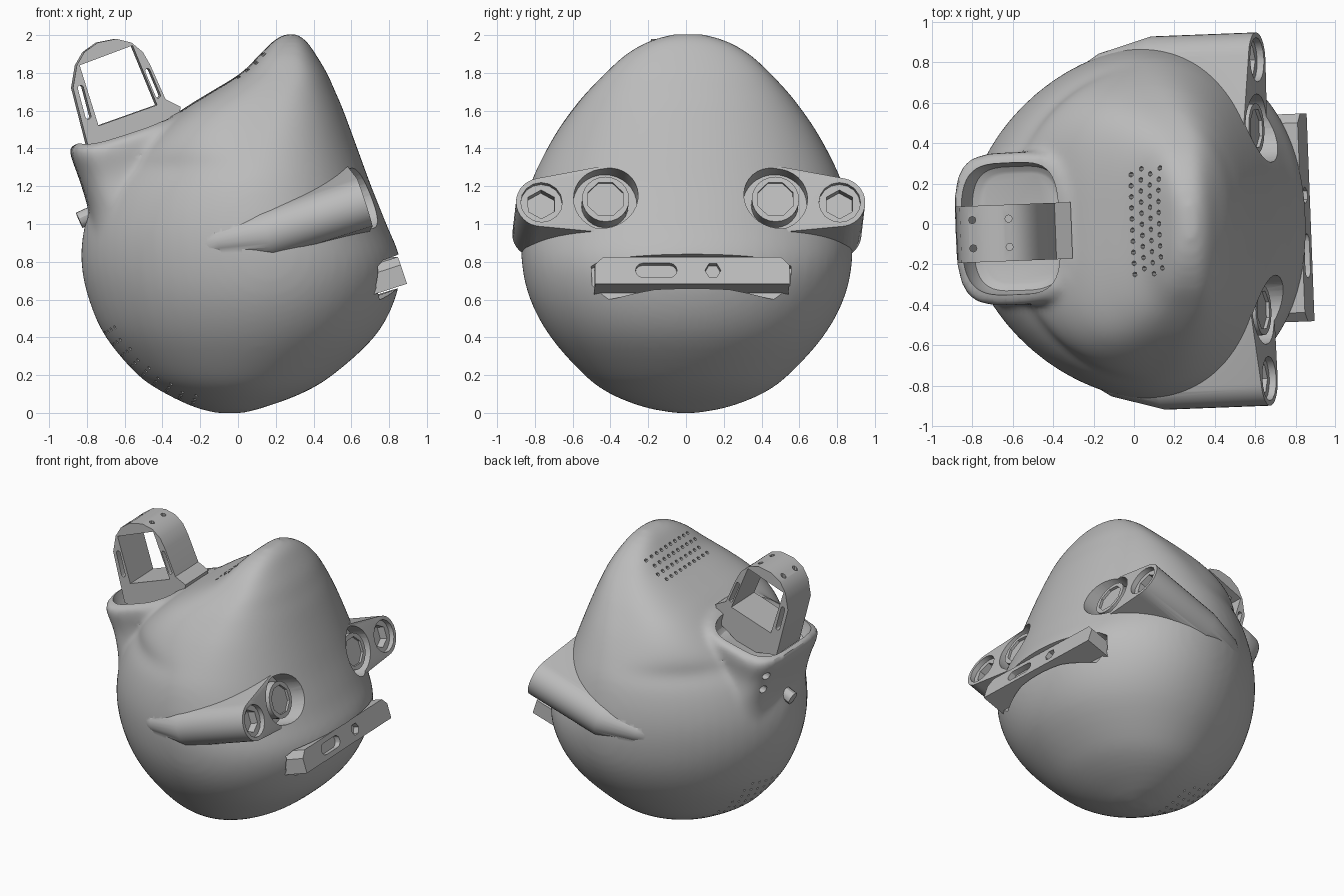
import bpy, bmesh
from math import sin, cos, pi, radians
from mathutils import Vector as V

cube = bpy.data.objects.get("Cube")
if cube:
    bpy.data.objects.remove(cube)

grey = bpy.data.materials.new("plain_grey")
grey.use_nodes = True
GREY = (0.5, 0.5, 0.5, 1)
grey.diffuse_color = GREY
grey.node_tree.nodes["Principled BSDF"].inputs["Base Color"].default_value = GREY

X, Y, Z = V((1, 0, 0)), V((0, 1, 0)), V((0, 0, 1))
TILT = radians(18)
OUT = V((cos(TILT), 0, sin(TILT)))      # direction the face panels point
UP = V((-sin(TILT), 0, cos(TILT)))
YAW = radians(2.2)


# ---------- helpers ----------
def finish(name, bm):
    bmesh.ops.recalc_face_normals(bm, faces=bm.faces[:])
    mesh = bpy.data.meshes.new(name)
    bm.to_mesh(mesh)
    bm.free()
    mesh.materials.append(grey)
    ob = bpy.data.objects.new(name, mesh)
    ob.rotation_euler.z = YAW
    bpy.context.collection.objects.link(ob)
    return ob


def loft(bm, rings):
    rows = [[bm.verts.new(p) for p in ring] for ring in rings]
    n = len(rows[0])
    for a, b in zip(rows, rows[1:]):
        for i in range(n):
            j = (i + 1) % n
            bm.faces.new((a[i], a[j], b[j], b[i]))
    bm.faces.new(rows[0][::-1])
    bm.faces.new(rows[-1])


def spline(rows, steps):
    """Smooth curve through every row of a table."""
    rows = [V(r) for r in rows]
    out = []
    for i in range(len(rows) - 1):
        a, b, c, d = (rows[min(max(k, 0), len(rows) - 1)] for k in range(i - 1, i + 3))
        for s in range(steps):
            t = s / steps
            out.append(b + (c - a) * t / 2 + (2 * a - 5 * b + 4 * c - d) * t * t / 2
                       + (3 * b - a - 3 * c + d) * t ** 3 / 2)
    return out + [rows[-1]]


def prism(bm, pts, origin, ax, ay, n, d0, d1):
    o = V(origin)
    loft(bm, [[o + ax * u + ay * v + n * d for u, v in pts] for d in (d0, d1)])


def solid(name, *args):
    bm = bmesh.new()
    prism(bm, *args)
    return finish(name, bm)


def circle(r, n, phase=0.0):
    return [(r * cos(2 * pi * i / n + phase), r * sin(2 * pi * i / n + phase)) for i in range(n)]


def capsule(p, q, r):
    p, q = V(p), V(q)
    d = (q - p).normalized()
    s = V((-d.y, d.x))
    arc = [pi * i / 6 for i in range(7)]
    return ([tuple(q + s * r * cos(t) + d * r * sin(t)) for t in arc] +
            [tuple(p - s * r * cos(t) - d * r * sin(t)) for t in arc])


def frame(n):
    a = n.orthogonal().normalized()
    return a, n.cross(a), n


def apply(ob, mod):
    bpy.context.view_layer.objects.active = ob
    bpy.ops.object.modifier_apply(modifier=mod.name)


def combine(ob, other, op="DIFFERENCE"):
    other.hide_render = True
    before = len(ob.data.vertices)
    for solver in ("MANIFOLD", "EXACT"):
        mod = ob.modifiers.new("combine", "BOOLEAN")
        mod.operation, mod.object, mod.solver = op, other, solver
        apply(ob, mod)
        if len(ob.data.vertices) != before:
            break
    bpy.data.objects.remove(other)


# ---------- head: stacked sections (z, back x, front x, half width) ----------
SECTIONS = [(0, -.12, .03, .06), (.03, -.23, .14, .22), (.1, -.38, .33, .4), (.2, -.53, .5, .54),
            (.4, -.7, .72, .72), (.6, -.79, .83, .83), (.8, -.83, .86, .875), (1, -.81, .785, .87),
            (1.2, -.73, .705, .83), (1.35, -.6, .65, .765), (1.5, -.43, .595, .68),
            (1.62, -.27, .55, .595), (1.7, -.14, .515, .53), (1.8, .02, .47, .435),
            (1.9, .12, .41, .325), (1.97, .19, .36, .2), (2.005, .25, .31, .08)]


def head_ring(z, x0, x1, hw):
    # the rear narrows low down and turns into a flat slope near the top
    flat = 1.82 + 1.68 * min(1, max(0, (z - 1.3) / .3))
    mid = x0 + (x1 - x0) * .56
    ring = []
    for i in range(64):
        c, s = cos(2 * pi * i / 64), sin(2 * pi * i / 64)
        k = 2 / flat if c < 0 else .95
        sign = 1 if s > 0 else -1
        reach = x0 - mid if c < 0 else x1 - mid
        ring.append((mid + reach * abs(c) ** k, hw * sign * abs(s) ** k, z))
    return ring


bm = bmesh.new()
loft(bm, [head_ring(*s) for s in spline(SECTIONS, 4)])
head = finish("head_shell", bm)


# ---------- neck collar with a hollow cup ----------
def collar_ring(cx, cz, hx, hy, tilt, dip):
    a, ring = radians(tilt), []
    for i in range(48):
        c, s = cos(2 * pi * i / 48), sin(2 * pi * i / 48)
        u = hx * abs(c) ** .55 * (1 if c > 0 else -1)
        v = hy * abs(s) ** .55 * (1 if s > 0 else -1)
        ring.append((cx + u * cos(a), v, cz + u * sin(a) - dip * s * s))
    return ring


def collar(name, rings):
    b = bmesh.new()
    loft(b, [collar_ring(*r) for r in spline(rings, 3)])
    return finish(name, b)


combine(head, collar("neck", [(-.4, .9, .38, .42, 0, 0), (-.42, 1.1, .37, .41, 6, 0),
                              (-.53, 1.3, .315, .37, 12, .03), (-.6, 1.46, .3, .38, 17, .05),
                              (-.605, 1.51, .288, .37, 17, .05)]), "UNION")

# fuse and soften the shell
mod = head.modifiers.new("fuse", "REMESH")
mod.mode, mod.voxel_size = "VOXEL", .022
apply(head, mod)
mod = head.modifiers.new("soften", "SMOOTH")
mod.factor, mod.iterations = .5, 10
apply(head, mod)

combine(head, collar("cup_cutter", [(-.56, 1.37, .2, .27, 17, 0), (-.595, 1.44, .25, .325, 17, 0),
                                    (-.72, 1.85, .26, .34, 17, 0)]))

# ---------- side pods with eyes and lamps ----------
parts = [head]
for side, label in ((1, "left"), (-1, "right")):
    eye, lamp = V((.62, .45 * side, 1.13)), V((.64, .79 * side, 1.115))
    tail = V((-.14, .775 * side, .9))
    bm = bmesh.new()
    for centre, r in ((eye, .185), (lamp, .135), (V((.12, .795 * side, .945)), .13), (tail, .075)):
        for u, v in circle(r, 32):
            bm.verts.new(centre + Y * u + UP * v)
    bm.verts.new((-.34, .72 * side, .86))
    bmesh.ops.convex_hull(bm, input=bm.verts[:])
    bmesh.ops.delete(bm, geom=[v for v in bm.verts if not v.link_faces], context="VERTS")
    combine(head, finish("pod", bm), "UNION")
    combine(head, solid("socket_cutter", circle(.17, 32), eye, Y, UP, OUT, -.1, .3))
    combine(head, solid("lamp_cutter", circle(.11, 16), lamp, Y, UP, OUT, -.035, .1))
    combine(head, solid("lamp_hex_cutter", circle(.08, 6, pi / 6), lamp, Y, UP, OUT, -.09, .1))
    ring = solid(label + "_eye", circle(.125, 24), eye, Y, UP, OUT, -.15, .005)
    combine(ring, solid("eye_cutter", circle(.1, 8, pi / 8), eye, Y, UP, OUT, -.012, .1))
    parts.append(ring)

# ---------- mouth bar in its slot ----------
MOUTH = V((.852, 0, .755))
slot = [(-.53, .06), (-.48, .082), (.48, .082), (.53, .06), (.52, -.11), (.4, -.11),
        (.2, -.09), (-.2, -.09), (-.4, -.11), (-.52, -.11)]
combine(head, solid("slot_cutter", slot, MOUTH, Y, UP, OUT, -.16, .2))
bar = solid("mouth_bar", [(-.515, -.075), (.515, -.075), (.515, .03), (.47, .075),
                          (-.47, .075), (-.515, .03)], MOUTH, Y, UP, OUT, -.2, 0)
combine(bar, solid("bar_slot", capsule((-.26, 0), (-.12, 0), .04), MOUTH, Y, UP, OUT, -.04, .1))
combine(bar, solid("bar_hex", circle(.042, 6), (MOUTH + Y * .11), Y, UP, OUT, -.04, .1))
parts.append(bar)

# ---------- speaker perforations on the back slope and lower back ----------
bm = bmesh.new()
slope = V((-.65, 0, .76)).normalized()
for col in range(4):
    for row in range(10):
        x = -.005 + .043 * col
        spot = (x, -.25 + .055 * row + .027 * (col % 2), 1.78 + x)
        prism(bm, circle(.013, 6), spot, *frame(slope), -.08, .1)
core = V((0, 0, .9))
for col in range(9):
    for row in range(9):
        a = radians(34 + 5 * col)
        ray = V((-cos(a), -.32 + .075 * row + .037 * (col % 2), -sin(a))).normalized()
        prism(bm, circle(.01, 6), core, *frame(ray), .75, 1.1)
combine(head, finish("perforation_cutter", bm))

# rear ports and plug
for z in (1.18, 1.29):
    ray = V((-.77, .27, 0)).normalized()
    combine(head, solid("port_cutter", circle(.028, 12), (-.74, .26, z), *frame(ray), -.06, .25))
parts.append(solid("rear_plug", circle(.045, 12), (-.75, 0, 1.06),
                   *frame(V((-.9, 0, -.4)).normalized()), -.1, .1))

# ---------- neck bracket ----------
outline = [(-.79, 1.37), (-.88, 1.72), (-.86, 1.84), (-.82, 1.91), (-.75, 1.96), (-.65, 1.98),
           (-.57, 1.96), (-.51, 1.91), (-.47, 1.84), (-.39, 1.66), (-.31, 1.62),
           (-.33, 1.5), (-.55, 1.34)]
MID = (0, -.02, 0)
bracket = solid("neck_bracket", outline, MID, X, Z, Y, -.14, .14)
window = [(-.845, 1.84), (-.565, 1.945), (-.435, 1.63), (-.745, 1.52)]
for cut in (window, capsule((-.84, 1.72), (-.8, 1.57), .015),
            capsule((-.485, 1.81), (-.43, 1.68), .013)):
    combine(bracket, solid("bracket_cutter", cut, MID, X, Z, Y, -.3, .3))
for x in (-.8, -.62):
    for y in (-.09, .05):
        combine(bracket, solid("screw_cutter", circle(.018, 8), (x, y, 1.9), X, Y, Z, -.08, .2))
parts.append(bracket)

# ---------- shading ----------
bpy.ops.object.select_all(action="DESELECT")
for ob in parts:
    ob.select_set(True)
    bpy.context.view_layer.objects.active = ob
    if not ob.data.materials:
        ob.data.materials.append(grey)
bpy.ops.object.shade_smooth_by_angle(angle=radians(30))
